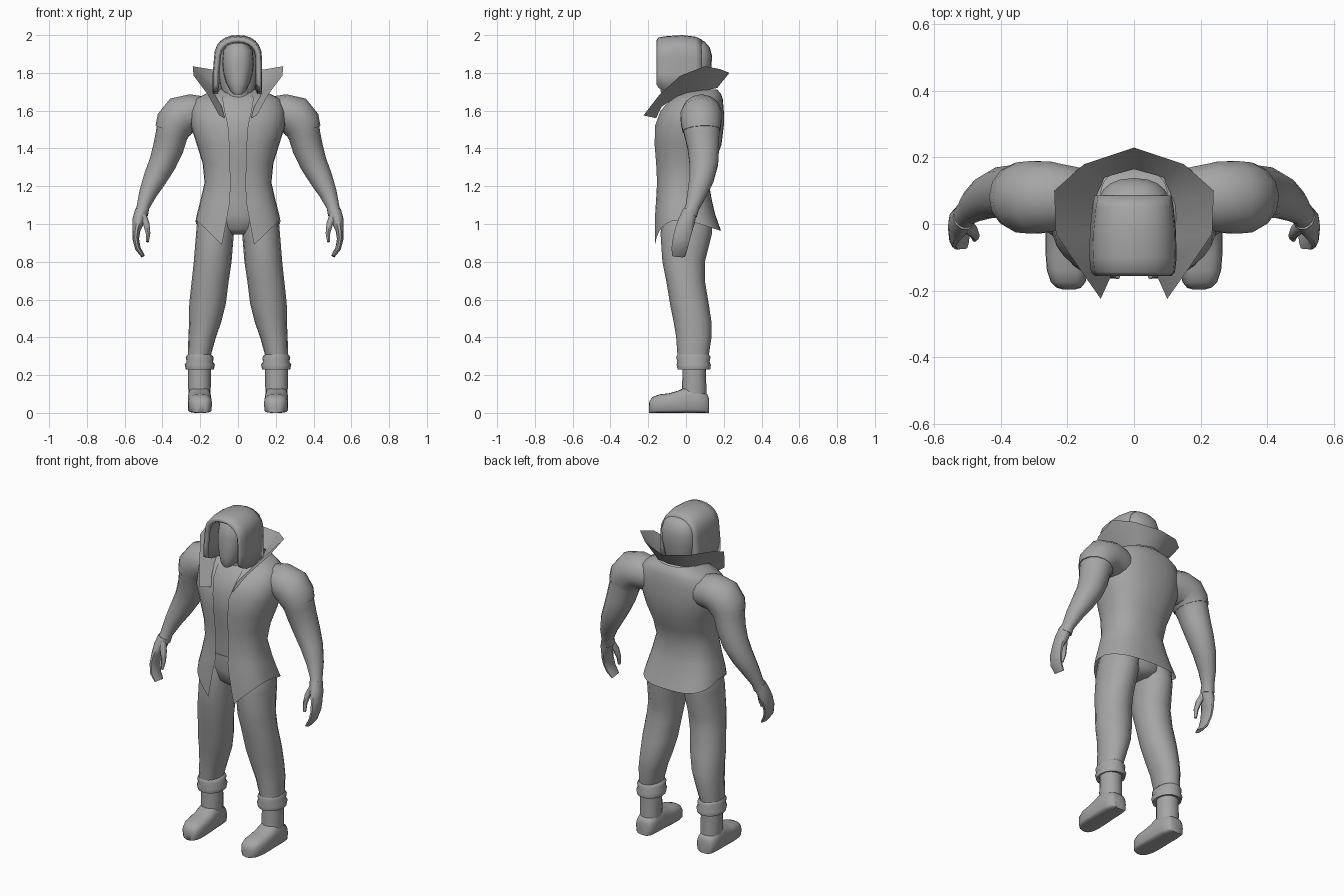
import bpy, bmesh, math
from mathutils import Vector

mat = bpy.data.materials.new("plain grey")
mat.diffuse_color = (0.38, 0.38, 0.38, 1)


def spow(v, e):
    return math.copysign(abs(v) ** e, v)


def loft(name, rings, closed=True, caps=True, mirror=False, thick=0, angle=50):
    """Skin a list of equal-length point rings."""
    bm = bmesh.new()
    vs = [[bm.verts.new(p) for p in r] for r in rings]
    n = len(rings[0])
    for a, b in zip(vs, vs[1:]):
        for i in range(n if closed else n - 1):
            j = (i + 1) % n
            bm.faces.new((a[i], a[j], b[j], b[i]))
    if caps:
        bm.faces.new(vs[0])
        bm.faces.new(vs[-1])
    bmesh.ops.recalc_face_normals(bm, faces=bm.faces)
    me = bpy.data.meshes.new(name)
    bm.to_mesh(me)
    bm.free()
    me.materials.append(mat)
    ob = bpy.data.objects.new(name, me)
    bpy.context.collection.objects.link(ob)
    bpy.ops.object.select_all(action='DESELECT')
    ob.select_set(True)
    bpy.context.view_layer.objects.active = ob
    bpy.ops.object.shade_smooth_by_angle(angle=math.radians(angle))
    if thick:
        m = ob.modifiers.new("thickness", 'SOLIDIFY')
        m.thickness = thick
        m.offset = -1
    if mirror:
        ob.modifiers.new("mirror", 'MIRROR')
    return ob


def oval(z, hw, yf, yb, cx=0, n=20, e=0.85):
    """Closed horizontal ring between a front and a back depth."""
    cy, ry = (yf + yb) / 2, (yb - yf) / 2
    return [(cx + hw * spow(math.sin(t), e), cy - ry * spow(math.cos(t), e), z)
            for t in (2 * math.pi * i / n for i in range(n))]


def open_oval(z, hw, yf, yb, gap, e=0.85, n=30):
    """Horizontal ring left open at the front; z may depend on the point."""
    cy, ry = (yf + yb) / 2, (yb - yf) / 2
    t0 = math.asin((gap / hw) ** (1 / e))
    out = []
    for i in range(n + 1):
        t = t0 + (2 * math.pi - 2 * t0) * i / n
        x = hw * spow(math.sin(t), e)
        y = cy - ry * spow(math.cos(t), e)
        out.append((x, y, z(x, y) if callable(z) else z))
    return out


def limb(name, path, n=14):
    """Tube of (x, y, z, radius across, radius in depth), mirrored."""
    pts = [Vector(p[:3]) for p in path]
    rings = []
    for i, p in enumerate(path):
        d = (pts[min(i + 1, len(pts) - 1)] - pts[max(i - 1, 0)]).normalized()
        v = Vector((0, 1, 0))
        v = (v - d * v.dot(d)).normalized()
        u = v.cross(d)
        rings.append([pts[i] + u * p[3] * math.cos(a) + v * p[4] * math.sin(a)
                      for a in (2 * math.pi * k / n for k in range(n))])
    return loft(name, rings, mirror=True)


# Body under the jacket
loft("torso", [oval(*r) for r in [
    (1.10, .165, -.115, .11), (1.22, .155, -.12, .10), (1.32, .165, -.13, .13),
    (1.42, .19, -.145, .165), (1.52, .22, -.145, .18), (1.60, .22, -.12, .18),
    (1.66, .19, -.075, .17), (1.70, .09, -.03, .13)]])
loft("neck", [oval(*r) for r in [
    (1.58, .08, -.07, .12), (1.68, .065, -.06, .10), (1.78, .065, -.07, .10)]])
loft("pelvis", [oval(*r) for r in [
    (.945, .05, -.07, .09), (.975, .13, -.105, .125), (1.05, .18, -.12, .13),
    (1.14, .17, -.12, .11)]])


# Open jacket with pointed front flaps and a dipping back hem
def hem(x, y):
    if y < 0.01:
        k = min(1, max(0, (abs(x) - .085) / .135))
        return .89 + .13 * k
    return 1.02 - .055 * min(1, (y - .01) / .17)


jacket = [open_oval(hem, .225, -.168, .185, .085, .7)]
jacket += [open_oval(*r) for r in [
    (1.05, .218, -.165, .155, .055, .75), (1.12, .20, -.16, .138, .042, .8),
    (1.22, .177, -.155, .12, .04), (1.32, .187, -.16, .15, .042),
    (1.42, .218, -.168, .188, .045), (1.52, .25, -.166, .20, .052),
    (1.60, .25, -.138, .20, .07), (1.66, .225, -.085, .195, .08),
    (1.69, .17, -.04, .185, .075), (1.712, .10, 0, .165, .06)]]
loft("jacket", jacket, closed=False, caps=False)

# Tall flared collar, lower and upper edges from the front tip to the back
low = [(.07, -.158, 1.56), (.085, -.13, 1.62), (.12, -.04, 1.68),
       (.12, .06, 1.70), (.09, .14, 1.715), (0, .165, 1.72)]
high = [(.10, -.225, 1.575), (.16, -.14, 1.685), (.235, -.03, 1.785),
        (.24, .10, 1.835), (.15, .18, 1.82), (0, .23, 1.80)]


def both_sides(edge):
    return edge + [(-x, y, z) for x, y, z in reversed(edge[:-1])]


loft("collar", [both_sides(low), both_sides(high)], closed=False, caps=False)

# Arms, sleeves and hands
shoulder = [(.10, .075, 1.56, .06, .07), (.18, .08, 1.578, .092, .09),
            (.25, .082, 1.585, .098, .104), (.30, .08, 1.572, .105, .108),
            (.335, .08, 1.53, .100, .104)]
limb("arm", shoulder + [
    (.352, .085, 1.47, .085, .094), (.370, .092, 1.40, .081, .085),
    (.40, .094, 1.32, .072, .078), (.44, .082, 1.24, .062, .066),
    (.478, .058, 1.16, .047, .052), (.503, .034, 1.09, .034, .038),
    (.512, .02, 1.05, .036, .04)])
limb("sleeve", [(x, y, z, a + .004, b + .004) for x, y, z, a, b in
                shoulder + [(.345, .082, 1.495, .091, .098)]])
limb("fingers", [
    (.51, .02, 1.07, .036, .038), (.525, .005, 1.02, .034, .046),
    (.538, -.012, .97, .022, .048), (.541, -.025, .92, .017, .047),
    (.53, -.035, .87, .015, .044), (.503, -.04, .83, .010, .036)], 10)
limb("thumb", [
    (.508, 0, 1.05, .022, .022), (.485, -.022, 1.0, .017, .019),
    (.476, -.035, .95, .012, .015), (.48, -.045, .905, .008, .009)], 8)

# Trouser legs with rolled cuffs
loft("trouser_leg", [oval(*r, n=16, e=.95) for r in [
    (1.10, .085, -.11, .11, .09), (1.02, .103, -.125, .135, .113),
    (.95, .100, -.135, .138, .122), (.80, .100, -.125, .10, .134),
    (.70, .098, -.105, .10, .147), (.58, .097, -.085, .12, .161),
    (.48, .085, -.065, .135, .174), (.40, .073, -.052, .135, .190),
    (.30, .060, -.045, .12, .205)]], mirror=True)
loft("trouser_cuff", [oval(*r, n=16, e=.95) for r in [
    (.31, .062, -.045, .12, .205), (.295, .074, -.052, .13, .203),
    (.27, .070, -.046, .125, .202), (.255, .080, -.05, .132, .202),
    (.23, .074, -.045, .128, .202), (.235, .058, -.012, .105, .204)]], mirror=True)

# Boots: shaft and a flat-soled foot turned slightly inward
loft("boot_shaft", [oval(*r, n=16, e=.95) for r in [
    (.28, .062, -.02, .11, .204), (.20, .060, -.018, .105, .204),
    (.14, .060, -.022, .108, .204), (.06, .056, -.02, .108, .204)]], mirror=True)
foot = []
for y, hw, h, cx in [(.122, .035, .075, .205), (.112, .052, .10, .205),
                     (.06, .061, .13, .205), (.0, .062, .138, .204),
                     (-.04, .063, .118, .203), (-.09, .064, .104, .202),
                     (-.14, .062, .098, .200), (-.175, .052, .085, .198),
                     (-.192, .036, .066, .196), (-.197, .018, .045, .195)]:
    foot.append([(cx + hw * spow(math.cos(a), .65), y,
                  h / 2 + h / 2 * spow(math.sin(a), .8 if math.sin(a) > 0 else .25))
                 for a in (2 * math.pi * k / 20 for k in range(20))])
loft("boot_foot", foot, mirror=True)

# Face with a tapering chin, and the rounded back of the head
loft("head", [oval(*r) for r in [
    (1.685, .022, -.125, -.07), (1.705, .042, -.135, -.01), (1.75, .064, -.14, .07),
    (1.80, .078, -.138, .10), (1.86, .084, -.135, .10), (1.92, .078, -.125, .09),
    (1.955, .05, -.10, .06)]])
loft("back_of_head", [oval(*r) for r in [
    (1.68, .075, -.04, .105), (1.74, .095, -.05, .12), (1.82, .108, -.05, .134),
    (1.89, .110, -.05, .138), (1.935, .098, -.05, .126), (1.965, .075, -.05, .10),
    (1.985, .04, -.04, .06)]])

# Long hair framing the face, an arch swept from front to back
hair = []
for y, hw, top, low_z in [(-.157, .110, 1.972, 1.74), (-.145, .122, 1.988, 1.72),
                          (-.10, .127, 1.995, 1.70), (-.02, .125, 2.0, 1.69),
                          (.05, .118, 1.992, 1.69), (.085, .112, 1.975, 1.69)]:
    spring = top - .115
    arch = [(hw * spow(math.cos(a), .9), y, spring + .115 * spow(math.sin(a), .85))
            for a in (math.pi * k / 12 for k in range(13))]
    sides = [low_z, (low_z + spring) / 2]
    hair.append([(hw * 1.01, y, z) for z in sides] + arch
                + [(-hw * 1.06, y, z) for z in reversed(sides)])
loft("hair", hair, closed=False, caps=False, thick=.026)
